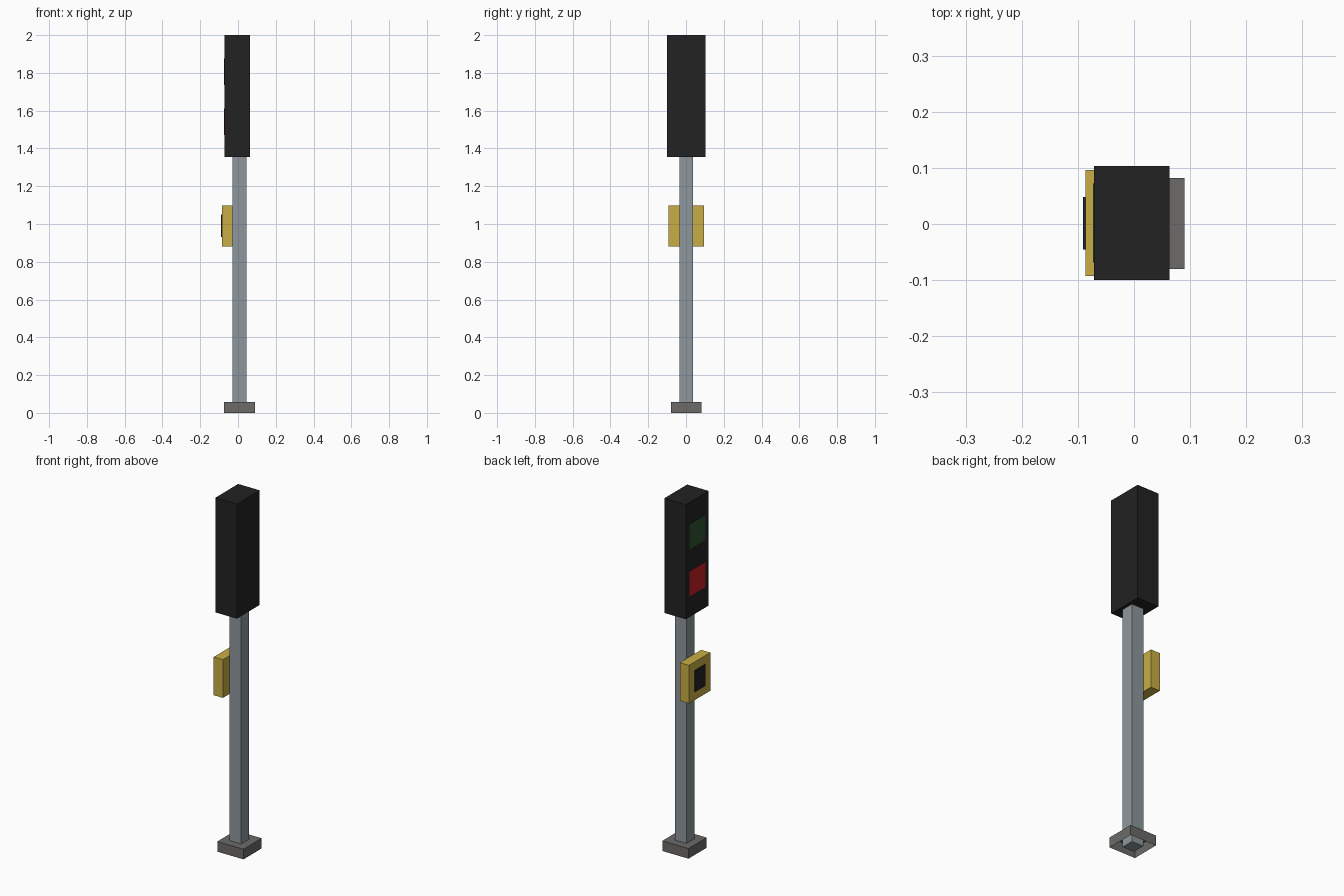
import bpy
import bmesh

if "Cube" in bpy.data.objects:
    bpy.data.objects.remove(bpy.data.objects["Cube"])


def material(name, rgb):
    m = bpy.data.materials.new(name)
    m.diffuse_color = (*rgb, 1.0)
    m.use_nodes = True
    m.node_tree.nodes["Principled BSDF"].inputs["Base Color"].default_value = m.diffuse_color
    return m


BLACK = material("housing black", (0.016, 0.016, 0.016))
STEEL = material("pole steel", (0.27, 0.31, 0.34))
GREY = material("base grey", (0.15, 0.145, 0.14))
YELLOW = material("box yellow", (0.58, 0.42, 0.06))
RED = material("lamp red", (0.56, 0.014, 0.017))
GREEN = material("lamp green", (0.028, 0.085, 0.03))


def box(name, x, y, z, mat, open_bottom=False):
    """Box spanning the given (low, high) ranges."""
    bm = bmesh.new()
    bmesh.ops.create_cube(bm, size=1.0)
    for v in bm.verts:
        v.co = [r[0] if c < 0 else r[1] for c, r in zip(v.co, (x, y, z))]
    if open_bottom:
        bottom = [f for f in bm.faces if f.normal.z < -0.9]
        bmesh.ops.delete(bm, geom=bottom, context='FACES_ONLY')
    mesh = bpy.data.meshes.new(name)
    bm.to_mesh(mesh)
    bm.free()
    mesh.materials.append(mat)
    ob = bpy.data.objects.new(name, mesh)
    bpy.context.collection.objects.link(ob)
    return ob


# Foot and pole
box("base", (-0.073, 0.09), (-0.08, 0.082), (0, 0.057), GREY, open_bottom=True)
box("pole", (-0.029, 0.044), (-0.035, 0.037), (0, 1.36), STEEL)

# Signal housing with two square lamps on its left side
box("signal_housing", (-0.071, 0.063), (-0.1, 0.103), (1.355, 2.0), BLACK)
for name, low, mat in (("green_lamp", 1.737, GREEN), ("red_lamp", 1.472, RED)):
    box(name, (-0.073, -0.07), (-0.069, 0.072), (low, low + 0.14), mat)

# Push-button box and its button plate
box("button_box", (-0.086, -0.029), (-0.093, 0.096), (0.882, 1.097), YELLOW)
box("button", (-0.091, -0.085), (-0.045, 0.048), (0.93, 1.05), BLACK)
